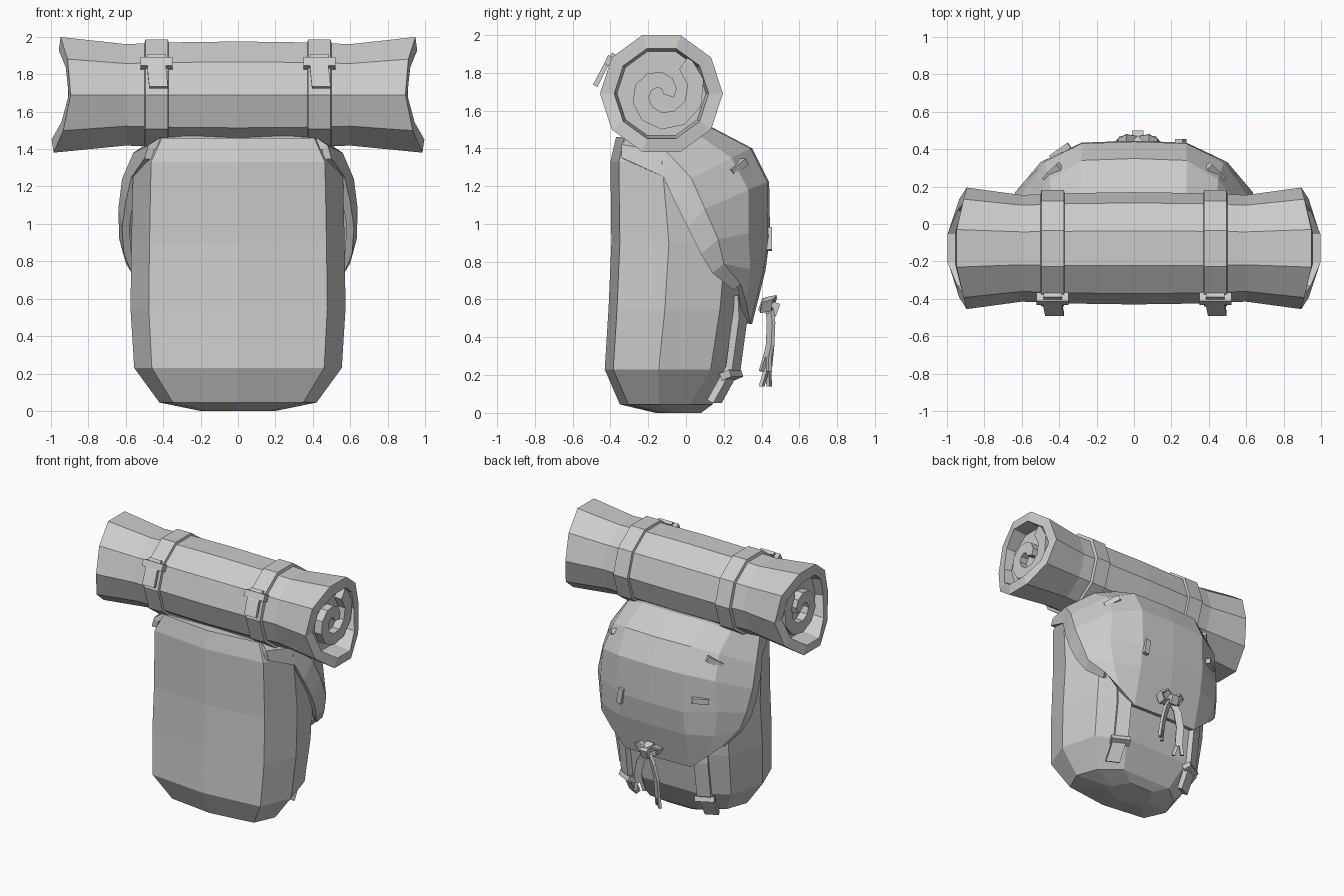
import bpy, bmesh
from math import sin, cos, pi, radians
from mathutils import Vector, Matrix

if "Cube" in bpy.data.objects:
    bpy.data.objects.remove(bpy.data.objects["Cube"], do_unlink=True)

canvas = bpy.data.materials.new("grey_canvas")
canvas.use_nodes = True
canvas.diffuse_color = (0.6, 0.6, 0.6, 1)
canvas.node_tree.nodes["Principled BSDF"].inputs["Base Color"].default_value = canvas.diffuse_color


def finish(name, bm):
    bmesh.ops.recalc_face_normals(bm, faces=bm.faces)
    mesh = bpy.data.meshes.new(name)
    bm.to_mesh(mesh)
    bm.free()
    mesh.materials.append(canvas)
    obj = bpy.data.objects.new(name, mesh)
    bpy.context.collection.objects.link(obj)
    return obj


def grid(name, rows, wrap=False, caps=False, join_rows=False):
    """Skin rows of points; wrap closes each row, join_rows closes the stack."""
    bm = bmesh.new()
    rings = [[bm.verts.new(p) for p in row] for row in rows]
    pairs = list(zip(rings, rings[1:]))
    if join_rows:
        pairs.append((rings[-1], rings[0]))
    count = len(rings[0])
    for low, high in pairs:
        for i in range(count if wrap else count - 1):
            j = (i + 1) % count
            bm.faces.new((low[i], low[j], high[j], high[i]))
    if caps:
        bm.faces.new(rings[0])
        bm.faces.new(rings[-1])
    return finish(name, bm)


def solidify(obj, thickness, offset=0):
    mod = obj.modifiers.new("thickness", "SOLIDIFY")
    mod.thickness = thickness
    mod.offset = offset


def ribbon(name, path, width, thickness=0.025, side=(1, 0, 0)):
    half = Vector(side).normalized() * width / 2
    obj = grid(name, [(Vector(p) - half, Vector(p) + half) for p in path])
    solidify(obj, thickness)
    return obj


def box(name, centre, size, turn=(0, 0, 0)):
    bm = bmesh.new()
    bmesh.ops.create_cube(bm, size=1)
    bmesh.ops.scale(bm, vec=size, verts=bm.verts)
    for angle, axis in zip(turn, "XYZ"):
        bmesh.ops.rotate(bm, matrix=Matrix.Rotation(radians(angle), 3, axis), verts=bm.verts)
    bmesh.ops.translate(bm, vec=centre, verts=bm.verts)
    return finish(name, bm)


# Main bag: gently bowed panel in front, rounded behind
def bag_ring(z, w, front, back):
    side = front + (back - front) * 0.42
    half = [(0, front), (0.83 * w, front + 0.045), (w, side),
            (0.86 * w, back - 0.12), (0.5 * w, back), (0, back)]
    mirrored = [(-x, y) for x, y in half[-2:0:-1]]
    return [(x, y, z) for x, y in half + mirrored]


grid("bag_body", [bag_ring(*row) for row in (
    (0, 0.2, -0.16, 0.08), (0.045, 0.42, -0.35, 0.14), (0.23, 0.555, -0.43, 0.25),
    (0.55, 0.575, -0.41, 0.30), (0.9, 0.57, -0.395, 0.33),
    (1.33, 0.56, -0.4, 0.25), (1.46, 0.49, -0.37, 0.12))], wrap=True, caps=True)

# Domed flap, half modelled and mirrored; columns run from the middle to the edge
ridge = [(-0.3, 1.47), (0.14, 1.51), (0.35, 1.4), (0.44, 1.22), (0.445, 0.93), (0.42, 0.75), (0.35, 0.47)]
columns = [
    [(0, y, z) for y, z in ridge],
    [(0.28, y - 0.01, z) for y, z in ridge],
    [(0.42, -0.31, 1.46), (0.44, 0.08, 1.46), (0.45, 0.24, 1.35), (0.48, 0.33, 1.18),
     (0.5, 0.33, 0.95), (0.48, 0.34, 0.76), (0.41, 0.32, 0.58)],
    [(0.48, -0.34, 1.42), (0.56, -0.1, 1.38), (0.62, 0.03, 1.24), (0.64, 0.1, 1.08),
     (0.635, 0.17, 0.92), (0.6, 0.2, 0.79), (0.52, 0.29, 0.68)],
    [(0.5, -0.34, 1.35), (0.57, -0.12, 1.25), (0.6, -0.06, 1.12), (0.62, 0.01, 0.98),
     (0.61, 0.08, 0.84), (0.57, 0.14, 0.74), (0.5, 0.25, 0.65)]]
flap = grid("top_flap", columns)
flap.modifiers.new("mirror", "MIRROR")
solidify(flap, 0.04, 1 if flap.data.polygons[0].normal.z < 0 else -1)

# Bedroll, its ends bulging in the middle
AXIS_Y, AXIS_Z, SIDES = -0.13, 1.69, 10


def roll_point(x, r, a):
    return (x, AXIS_Y + r * cos(a), AXIS_Z + r * sin(a))


def roll_ring(x, r, bulged=False):
    points = []
    for i in range(SIDES):
        a = 2 * pi * i / SIDES
        inset = 0.02 * sin(a) + 0.08 * cos(a) ** 2 if bulged else 0
        points.append(roll_point(x - inset if x > 0 else x + inset, r, a))
    return points


half_roll = [(0.35, 0.295, False), (0.6, 0.285, False), (0.975, 0.325, True),
             (0.985, 0.25, True), (0.85, 0.235, False)]
stations = [(-x, r, s) for x, r, s in reversed(half_roll)] + [(0, 0.3, False)] + half_roll
grid("bedroll", [roll_ring(*s) for s in stations], wrap=True, caps=True)

# Spiral layers showing in both ends of the bedroll
for side, label in ((1, "left"), (-1, "right")):
    rows = []
    for i in range(13):
        a = pi * 0.3 - i * 2 * pi / SIDES
        outer = 0.25 - 0.015 * i
        inner = max(outer - 0.09, 0.01)
        deep, face = side * 0.82, side * 0.91
        rows.append([roll_point(deep, outer, a), roll_point(face, outer, a),
                     roll_point(face, inner, a), roll_point(deep, inner, a)])
    grid(label + "_bedroll_spiral", rows, wrap=True, caps=True)

# Bedroll straps with buckles and loose tails
for side, label in ((1, "left"), (-1, "right")):
    x = side * 0.435
    band = [roll_ring(x + dx, r) for dx, r in
            ((-0.07, 0.27), (-0.06, 0.312), (0.06, 0.312), (0.07, 0.27))]
    grid(label + "_roll_strap", band, wrap=True, join_rows=True)
    box(label + "_roll_buckle", (x, -0.4, 1.86), (0.17, 0.05, 0.05), (-25, 0, 0))
    ribbon(label + "_roll_strap_tail",
           [(x, -0.38, 1.9), (x, -0.43, 1.83), (x + 0.01, -0.48, 1.73)], 0.1)

# Lower rear straps with buckles, lying on the slanted rear corners
for side, label in ((1, "left"), (-1, "right")):
    x = side * 0.33
    ribbon(label + "_rear_strap",
           [(x, 0.28, 0.62), (x, 0.285, 0.5), (x, 0.25, 0.24), (x, 0.15, 0.06)],
           0.1, 0.04, (1, -0.5 * side, 0))
    box(label + "_rear_buckle", (x, 0.24, 0.2), (0.14, 0.06, 0.04), (20, 0, -27 * side))

# Small lash loops on the flap
for label, spot, turn in (
        ("upper_left", (0.43, 0.27, 1.3), (0, 30, -45)),
        ("upper_right", (-0.43, 0.27, 1.3), (0, -30, 45)),
        ("lower_left", (0.25, 0.43, 0.92), (0, 80, 0)),
        ("lower_right", (-0.39, 0.38, 1.03), (0, -5, 35))):
    box(label + "_lash_loop", spot, (0.12, 0.05, 0.04), turn)

# Tied bow with two hanging ends split at the tips
box("bow_knot", (0.02, 0.44, 0.56), (0.06, 0.1, 0.07), (-20, 0, 0))
for side, label in ((1, "left"), (-1, "right")):
    def at(dx, y, z):
        return (0.02 + side * dx, y, z)
    ribbon(label + "_bow_loop",
           [at(0, 0.44, 0.57), at(0.06, 0.45, 0.61), at(0.1, 0.43, 0.59),
            at(0.07, 0.42, 0.54), at(0, 0.44, 0.55)], 0.06, 0.015, (0, 1, 0.2))
    drop = -0.04 * side
    ribbon(label + "_bow_end",
           [at(0, 0.44, 0.56), at(0.05, 0.45, 0.48), at(0.08, 0.445, 0.36),
            at(0.08, 0.43, 0.25 - drop)], 0.055, 0.02, (1, 0.6 * side, 0))
    for shift in (-1, 1):
        ribbon(label + "_bow_tip",
               [at(0.08 + shift * 0.012, 0.43 + shift * 0.007, 0.26 - drop),
                at(0.08 + shift * 0.025, 0.42 + shift * 0.02, 0.18 - drop)],
               0.025, 0.02, (1, 0.6 * side, 0))
